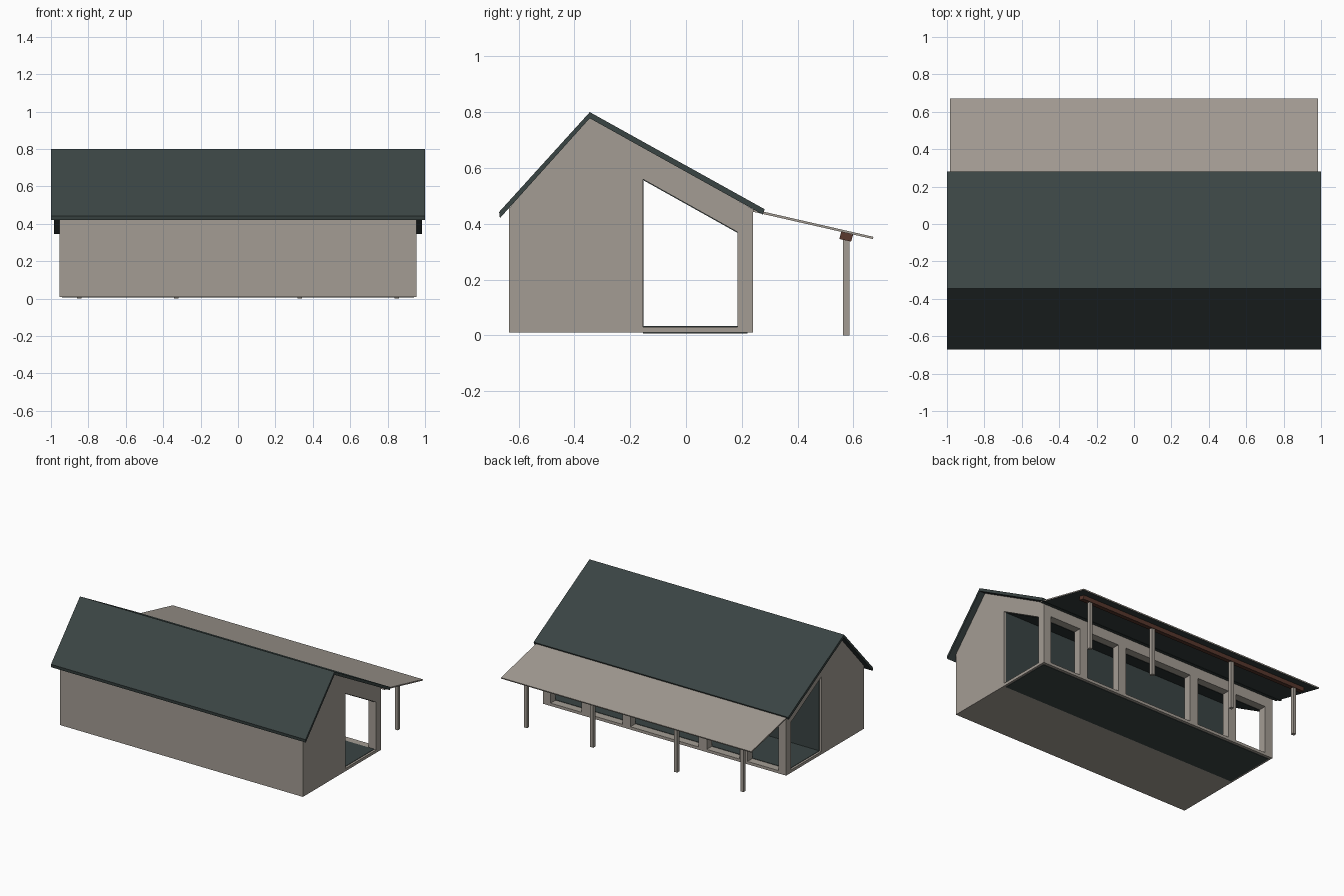
import bpy, bmesh
from mathutils import Vector

if "Cube" in bpy.data.objects:
    bpy.data.objects.remove(bpy.data.objects["Cube"])


def material(name, rgb):
    m = bpy.data.materials.new(name)
    m.diffuse_color = (*rgb, 1)
    m.use_nodes = True
    m.node_tree.nodes["Principled BSDF"].inputs["Base Color"].default_value = m.diffuse_color
    return m


STONE = material("warm grey wall", (0.37, 0.335, 0.295))
GREEN = material("dark green", (0.042, 0.058, 0.057))
BROWN = material("brown timber", (0.10, 0.04, 0.027))


def extrude_x(name, profile, x0, x1, *mats):
    """Extrude a (y, z) profile along x into a solid."""
    bm = bmesh.new()
    a = [bm.verts.new((x0, y, z)) for y, z in profile]
    b = [bm.verts.new((x1, y, z)) for y, z in profile]
    bm.faces.new(a)
    bm.faces.new(b[::-1])
    n = len(a)
    for i in range(n):
        j = (i + 1) % n
        bm.faces.new((a[i], b[i], b[j], a[j]))
    bmesh.ops.recalc_face_normals(bm, faces=bm.faces[:])
    me = bpy.data.meshes.new(name)
    bm.to_mesh(me)
    bm.free()
    for m in mats:
        me.materials.append(m)
    ob = bpy.data.objects.new(name, me)
    bpy.context.collection.objects.link(ob)
    return ob


def box(name, x0, x1, y0, y1, z0, z1, mat):
    return extrude_x(name, [(y0, z0), (y1, z0), (y1, z1), (y0, z1)], x0, x1, mat)


# House body: closed front block with an open room carved along the back
W = 0.955
extrude_x("house_body", [(-0.635, 0.01), (0.24, 0.01), (0.24, 0.03), (-0.155, 0.03),
                         (-0.155, 0.56), (0.185, 0.37), (0.24, 0.37), (0.24, 0.452),
                         (-0.345, 0.782), (-0.635, 0.455)], -W, W, STONE)

# Columns between the back openings
for s in (-1, 1):
    for i, (c, h) in enumerate(((0.30, 0.032), (0.62, 0.032), (0.925, 0.03))):
        box(f"back_column_{i}_{s}", s * c - h, s * c + h, 0.185, 0.24, 0.025, 0.375, STONE)

# Dark lining of the room and the underside of its floor
L = W - 0.015
box("room_wall_lining", -L, L, -0.156, -0.152, 0.03, 0.555, GREEN)
box("room_floor_lining", -L, L, -0.155, 0.185, 0.029, 0.033, GREEN)
box("floor_underside", -L, L, -0.155, 0.22, 0.007, 0.011, GREEN)
extrude_x("room_ceiling_lining", [(-0.155, 0.561), (0.185, 0.371), (0.185, 0.367),
                                  (-0.155, 0.557)], -L, L, GREEN)

# Main roof
extrude_x("roof", [(-0.67, 0.442), (-0.345, 0.80), (0.282, 0.452), (0.275, 0.433),
                   (-0.345, 0.778), (-0.667, 0.42)], -1, 1, GREEN)

# Awning: grey above, dark below
awning = extrude_x("awning", [(0.24, 0.452), (0.672, 0.353), (0.67, 0.345), (0.24, 0.443)],
                   -0.983, 0.983, STONE, GREEN)
for p in awning.data.polygons:
    if p.normal.z < -0.9:
        p.material_index = 1

# Beam and posts carrying the awning
extrude_x("awning_beam", [(0.55, 0.345), (0.592, 0.336), (0.599, 0.361), (0.556, 0.371)],
          -0.92, 0.92, BROWN)
for i, x in enumerate((-0.85, -0.33, 0.33, 0.85)):
    box(f"awning_post_{i}", x - 0.012, x + 0.012, 0.563, 0.587, 0, 0.345, STONE)
